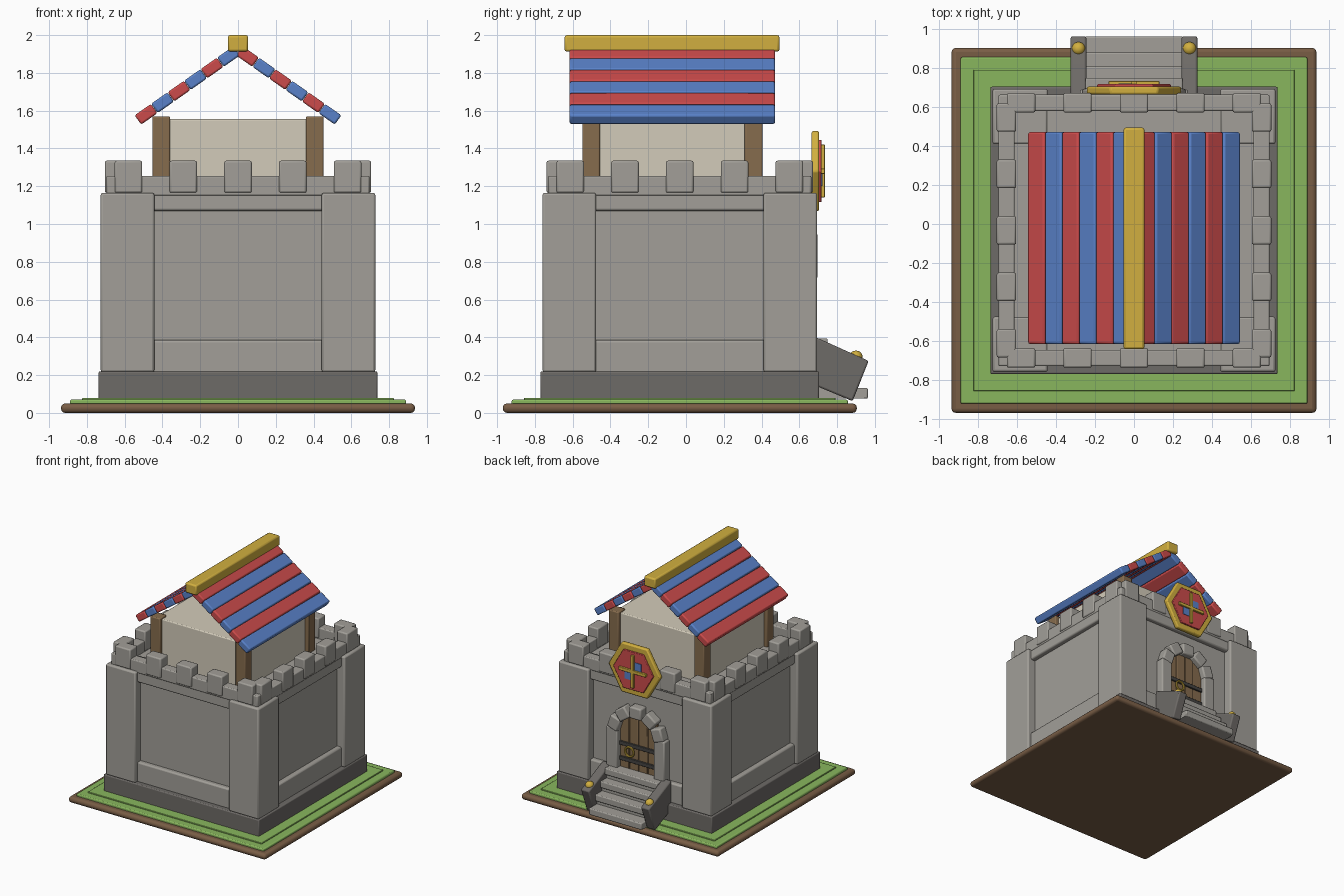
import bpy, math
from mathutils import Vector, Matrix

cube = bpy.data.objects.get("Cube")
if cube:
    bpy.data.objects.remove(cube, do_unlink=True)

CY = -0.033   # keep centre in y


def material(name, r, g, b):
    m = bpy.data.materials.new(name)
    m.use_nodes = True
    m.diffuse_color = (r, g, b, 1)
    node = next(n for n in m.node_tree.nodes if n.type == 'BSDF_PRINCIPLED')
    node.inputs["Base Color"].default_value = (r, g, b, 1)
    node.inputs["Roughness"].default_value = 0.8
    return m


stone = material("stone grey", 0.36, 0.345, 0.315)
dark = material("dark stone", 0.155, 0.145, 0.135)
grass = material("grass green", 0.25, 0.47, 0.11)
earth = material("earth brown", 0.19, 0.11, 0.06)
wood = material("wood brown", 0.24, 0.15, 0.075)
plaster = material("plaster beige", 0.65, 0.6, 0.49)
red = material("roof red", 0.6, 0.07, 0.07)
blue = material("roof blue", 0.1, 0.22, 0.58)
gold = material("gold", 0.64, 0.43, 0.05)
iron = material("iron", 0.06, 0.058, 0.055)


def finish(ob, mat, bevel, segments=2):
    ob.data.materials.append(mat)
    if bevel:
        mod = ob.modifiers.new("edges", 'BEVEL')
        mod.width, mod.segments = bevel, segments
    bpy.ops.object.select_all(action='DESELECT')
    ob.select_set(True)
    bpy.context.view_layer.objects.active = ob
    bpy.ops.object.shade_smooth_by_angle(angle=math.radians(35))
    return ob


def prism(name, outline, axis, lo, hi, mat, bevel=0.008):
    """Extrude a 2D outline along x (outline is y,z) or y (outline is x,z)."""
    place = (lambda p, t: (t, *p)) if axis == 'x' else (lambda p, t: (p[0], t, p[1]))
    n = len(outline)
    verts = [place(p, t) for t in (lo, hi) for p in outline]
    faces = [tuple(range(n)), tuple(range(n, 2 * n))]
    faces += [(i, (i + 1) % n, n + (i + 1) % n, n + i) for i in range(n)]
    me = bpy.data.meshes.new(name)
    me.from_pydata(verts, [], faces)
    ob = bpy.data.objects.new(name, me)
    bpy.context.collection.objects.link(ob)
    bpy.context.view_layer.objects.active = ob
    ob.select_set(True)
    bpy.ops.object.mode_set(mode='EDIT')
    bpy.ops.mesh.select_all(action='SELECT')
    bpy.ops.mesh.normals_make_consistent(inside=False)
    bpy.ops.object.mode_set(mode='OBJECT')
    return finish(ob, mat, bevel)


def box(name, x, y, z, mat, bevel=0.008, tilt=0, segments=2):
    """Box from ranges; tilt turns it around y through its centre."""
    size = [r[1] - r[0] for r in (x, y, z)]
    mid = [(r[1] + r[0]) / 2 for r in (x, y, z)]
    bpy.ops.mesh.primitive_cube_add(size=1, location=mid, rotation=(0, tilt, 0))
    ob = bpy.context.object
    ob.name = name
    ob.data.transform(Matrix.Diagonal((*size, 1)))
    return finish(ob, mat, bevel, segments)


def slab(name, half, z, mat, bevel=0.008, segments=2):
    return box(name, (-half, half), (CY - half, CY + half), z, mat, bevel, 0, segments)


def span(c, h):
    return (c - h, c + h)


# Ground and plinth
slab("earth_base", 0.937, (0, 0.05), earth, 0.022, 3)
slab("grass_lawn", 0.89, (0.04, 0.07), grass)
slab("grass_inner", 0.825, (0.06, 0.08), grass, 0.004)
slab("plinth", 0.738, (0.07, 0.22), dark)

# Main walls with mouldings and corner pillars
slab("wall_core", 0.655, (0.2, 1.16), stone)
slab("lower_moulding", 0.695, (0.21, 0.385), stone, 0.012)
slab("upper_moulding", 0.695, (1.07, 1.16), stone, 0.012)
for sx in (-1, 1):
    for sy in (-1, 1):
        box("corner_pillar", span(sx * 0.585, 0.142), span(CY + sy * 0.585, 0.142),
            (0.215, 1.165), stone, 0.012)

# Parapet and merlons on all four sides
for s in (-1, 1):
    box("parapet", (-0.695, 0.695), span(CY + s * 0.655, 0.042), (1.15, 1.255), stone)
    box("parapet", span(s * 0.655, 0.042), span(CY, 0.695), (1.15, 1.255), stone)
    for i in range(-2, 3):
        box("merlon", span(i * 0.29, 0.073), span(CY + s * 0.655, 0.05), (1.165, 1.335), stone, 0.01)
        box("merlon", span(s * 0.655, 0.05), span(CY + i * 0.29, 0.073), (1.165, 1.335), stone, 0.01)

# Upper house
HY = -0.072
box("house_wall", (-0.42, 0.42), span(HY, 0.445), (1.15, 1.555), plaster)
for sx in (-1, 1):
    for sy in (-1, 1):
        box("house_post", span(sx * 0.406, 0.047), span(HY + sy * 0.43, 0.047), (1.15, 1.57), wood)

# Striped roof planks, colours alternate across the ridge
for s in (-1, 1):
    for i in range(6):
        x, z = s * (0.487 - i * 0.0874), 1.581 + i * 0.0612
        box("roof_plank", span(x, 0.0525), (-0.617, 0.472), span(z, 0.03),
            blue if (i % 2 == 0) == (s > 0) else red, 0.01, s * math.radians(35))
box("roof_ridge", (-0.054, 0.054), (-0.643, 0.495), (1.913, 2.0), gold, 0.012)

# Stairs with sloping cheeks and gold knobs
for front, top in ((0.963, 0.132), (0.88, 0.218), (0.81, 0.305), (0.75, 0.395)):
    box("step", (-0.25, 0.25), (0.64, front), (top - 0.057, top), stone)
    box("step_riser", (-0.25, 0.25), (0.64, front - 0.02), (0.075, top - 0.04), stone, 0)
cheek = [(0.66, 0.41), (0.70, 0.395), (0.967, 0.275), (0.882, 0.062), (0.66, 0.155)]
for s in (-1, 1):
    prism("stair_cheek", cheek, 'x', s * 0.245, s * 0.325, dark, 0.01)
    bpy.ops.mesh.primitive_uv_sphere_add(segments=16, ring_count=10, radius=0.035,
                                         location=(s * 0.285, 0.9, 0.295))
    bpy.context.object.name = "gold_knob"
    finish(bpy.context.object, gold, 0)

# Door with planks, iron bands and ring handle
for i in range(4):
    box("door_plank", span((i - 1.5) * 0.088, 0.042), (0.6, 0.645), (0.36, 0.86), wood, 0.006)
for z in (0.47, 0.6):
    box("door_band", (-0.175, 0.175), (0.63, 0.658), span(z, 0.017), iron, 0.004)
bpy.ops.mesh.primitive_torus_add(major_radius=0.04, minor_radius=0.009, major_segments=20,
                                 minor_segments=8, location=(0.07, 0.668, 0.55),
                                 rotation=(math.pi / 2, 0, 0))
bpy.context.object.name = "door_ring"
finish(bpy.context.object, gold, 0)

# Door frame: jambs and arch stones
for s in (-1, 1):
    box("door_jamb", span(s * 0.225, 0.052), (0.6, 0.69), (0.36, 0.73), stone, 0.01)
for i in range(5):
    a = math.radians(18 + 36 * i)
    x, z = 0.215 * math.cos(a), 0.71 + 0.195 * math.sin(a)
    box("arch_stone", span(x, 0.05), (0.6, 0.695), span(z, 0.056), stone, 0.012, -a)


# Hexagonal shield with quartered field and cross
def hexagon(r):
    return [(r * math.cos(i * math.pi / 3), 1.28 + r * math.sin(i * math.pi / 3)) for i in range(6)]


prism("shield_rim", hexagon(0.245), 'y', 0.665, 0.705, gold, 0.01)
prism("shield_field", hexagon(0.19), 'y', 0.69, 0.718, red, 0.004)
for s in (-1, 1):
    box("shield_quarter", span(-s * 0.045, 0.035), (0.714, 0.722), span(1.28 + s * 0.045, 0.035), blue, 0)
box("cross_upright", (-0.014, 0.014), (0.71, 0.735), span(1.28, 0.14), gold, 0.004)
box("cross_bar", (-0.13, 0.13), (0.71, 0.735), span(1.28, 0.014), gold, 0.004)
